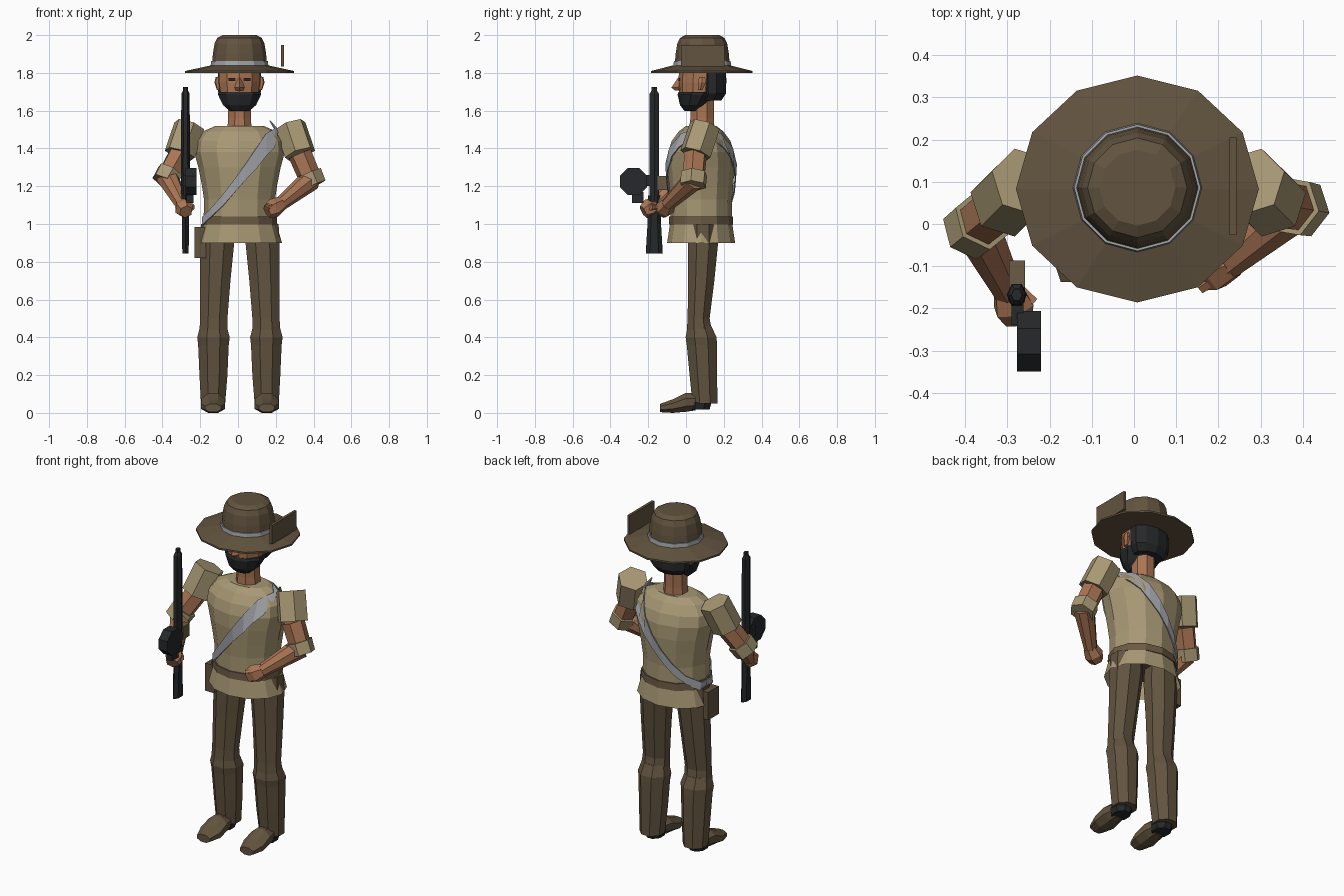
import bpy, bmesh, math
from mathutils import Vector, Matrix

if "Cube" in bpy.data.objects:
    bpy.data.objects.remove(bpy.data.objects["Cube"])

CX, CY = 0.008, 0.08


def material(name, r, g, b):
    m = bpy.data.materials.new(name)
    m.diffuse_color = (r, g, b, 1)
    m.use_nodes = True
    m.node_tree.nodes["Principled BSDF"].inputs["Base Color"].default_value = m.diffuse_color
    return m


BROWN = material("dark olive brown", .122, .088, .050)
BELT = material("belt brown", .150, .105, .060)
TAN = material("khaki tan", .390, .315, .175)
SKIN = material("skin", .400, .178, .088)
BLACK = material("near black", .019, .021, .023)
GREY = material("strap grey", .370, .380, .410)


def finish(name, bm, mat):
    bmesh.ops.recalc_face_normals(bm, faces=bm.faces)
    me = bpy.data.meshes.new(name)
    bm.to_mesh(me)
    bm.free()
    me.materials.append(mat)
    ob = bpy.data.objects.new(name, me)
    bpy.context.collection.objects.link(ob)
    return ob


def loft(name, rings, n, mat, half=False, low=True, high=True, M=None):
    """Stack of elliptical rings (cx, cy, z, rx, ry) with n flat sides."""
    bm = bmesh.new()
    k = 1 / math.cos(math.pi / n) if half else 1
    loops = []
    for cx, cy, z, rx, ry in rings:
        loop = []
        for i in range(n):
            a = 2 * math.pi * (i + .5 * half) / n
            loop.append(bm.verts.new((cx + rx * k * math.cos(a), cy + ry * k * math.sin(a), z)))
        loops.append(loop)
    for a, b in zip(loops, loops[1:]):
        for i in range(n):
            j = (i + 1) % n
            bm.faces.new((a[i], a[j], b[j], b[i]))
    if low:
        bm.faces.new(loops[0])
    if high:
        bm.faces.new(loops[-1])
    if M:
        bm.transform(M)
    return finish(name, bm, mat)


def limb(name, p, q, r0, r1, n, mat):
    """Tapered prism from p to q."""
    p, q = Vector(p), Vector(q)
    d = q - p
    M = Matrix.Translation(p) @ d.to_track_quat('Z', 'Y').to_matrix().to_4x4()
    return loft(name, [(0, 0, 0, r0, r0), (0, 0, d.length, r1, r1)], n, mat, n % 2 == 0, M=M)


def box(name, lo, hi, mat):
    bm = bmesh.new()
    bmesh.ops.create_cube(bm, size=1)
    for v in bm.verts:
        v.co = Vector([lo[i] + (v.co[i] + .5) * (hi[i] - lo[i]) for i in range(3)])
    return finish(name, bm, mat)


# Hat: brim, band, crown and side flap
loft("hat_brim", [(CX, .083, 1.80, .288, .269), (CX, .083, 1.81, .288, .269),
                  (CX, .083, 1.84, .15, .15)], 12, BROWN)
loft("hat_band", [(CX, .086, 1.83, .154, .154), (CX, .086, 1.862, .15, .15)], 12, GREY)
loft("hat_crown", [(CX, .086, 1.84, .146, .146), (CX, .086, 1.90, .141, .141),
                   (CX, .086, 1.955, .132, .132), (CX, .086, 1.985, .118, .118),
                   (CX, .086, 2.0, .09, .09)], 12, BROWN)
box("hat_flap", (.227, -.026, 1.835), (.243, .205, 1.947), BROWN)

# Head, hair and beard
loft("head", [(CX, .05, 1.62, .06, .06), (CX, .068, 1.69, .1, .1),
              (CX, .072, 1.75, .108, .108), (CX, .075, 1.81, .108, .106)], 10, SKIN, True)
loft("hair", [(CX, .125, 1.655, .085, .06), (CX, .14, 1.69, .112, .068),
              (CX, .14, 1.76, .116, .07), (CX, .14, 1.81, .114, .068)], 10, BLACK, True)
loft("beard", [(CX, .035, 1.597, .05, .04), (CX, .04, 1.63, .088, .068),
               (CX, .058, 1.685, .114, .098), (CX, .066, 1.70, .112, .1)], 10, BLACK, True)
loft("neck", [(CX, .085, 1.48, .066, .068), (CX, .085, 1.56, .06, .062),
              (CX, .085, 1.67, .06, .062)], 8, SKIN, True)
loft("nose", [(CX, -.03, 1.775, .010, .012), (CX, -.04, 1.722, .026, .037),
              (CX, -.035, 1.708, .02, .025)], 4, SKIN)
for s, side in ((-1, "right"), (1, "left")):
    loft(side + "_ear", [(CX + s * .112, .075, 1.71, .008, .014), (CX + s * .118, .085, 1.75, .015, .024),
                         (CX + s * .116, .085, 1.778, .01, .018)], 6, SKIN)
    x = CX + s * .04
    box(side + "_eye", (x - .018, -.04, 1.757), (x + .018, -.031, 1.772), BLACK)

# Shirt, belt and pouch
shirt = [(.90, .225, .18), (1.02, .19, .162), (1.13, .188, .163), (1.21, .2, .17), (1.30, .218, .178),
         (1.38, .24, .175), (1.44, .234, .155), (1.49, .195, .118), (1.518, .13, .082)]
loft("shirt", [(CX, CY, z, a, b) for z, a, b in shirt], 12, TAN, low=False)
loft("belt", [(CX, CY, .998, .2, .17), (CX, CY, 1.04, .198, .169)], 12, BELT)
box("belt_pouch", (-.23, .02, .82), (-.17, .12, .985), BROWN)


# Shoulder strap: band wrapped around the shirt from left shoulder to right hip
def on_shirt(x, z, s):
    a, b = shirt[-1][1:]
    for (z0, a0, b0), (z1, a1, b1) in zip(shirt, shirt[1:]):
        if z0 <= z <= z1:
            t = (z - z0) / (z1 - z0)
            a, b = a0 + t * (a1 - a0), b0 + t * (b1 - b0)
    t = (x - CX) / (a + .014)
    return (x, CY + s * (b + .014) * math.sqrt(max(.04, 1 - t * t)), z)


path = [(-.19, 1.015, .02), (-.14, 1.065, .023), (-.08, 1.127, .03), (-.02, 1.2, .035),
        (.04, 1.275, .042), (.10, 1.35, .055), (.15, 1.42, .06), (.195, 1.455, .05)]
front, back = [[(on_shirt(x, z + h, s), on_shirt(x, z - h, s)) for x, z, h in path] for s in (-1, 1)]
pairs = front + [((.17, CY, 1.55), (.215, CY, 1.50))] + back[::-1]
bm = bmesh.new()
rows = [[bm.verts.new(c) for c in pr] for pr in pairs]
for a, b in zip(rows, rows[1:] + rows[:1]):
    bm.faces.new((a[0], a[1], b[1], b[0]))
strap = finish("shoulder_strap", bm, GREY)
strap.modifiers.new("thickness", 'SOLIDIFY').thickness = .006

# Legs, boots and feet
leg = [(.12, .09, 1.0, .085, .075), (.12, .09, .90, .09, .08), (.13, .08, .70, .08, .07),
       (.138, .067, .50, .072, .058), (.14, .07, .44, .074, .066)]
boot = [(.14, .072, .46, .07, .062), (.14, .08, .40, .086, .082), (.14, .084, .36, .081, .08),
        (.14, .092, .20, .074, .073), (.142, .1, .05, .064, .066)]
foot = [(.142, .058, -.05, .05, .045), (.142, .056, 0, .06, .05),
        (.142, .036, .07, .064, .036), (.142, .026, .137, .042, .022)]
for s, side in ((-1, "right"), (1, "left")):
    place = lambda rings: [(.01 + s * r[0],) + r[1:] for r in rings]
    loft(side + "_trouser_leg", place(leg), 8, BROWN, True)
    loft(side + "_boot", place(boot[::-1]), 8, BROWN, True)
    loft(side + "_foot", place(foot), 8, BROWN, True, M=Matrix.Rotation(math.pi / 2, 4, 'X'))
    loft(side + "_heel", place([(.142, .07, .018, .045, .055), (.142, .075, .055, .056, .06)]), 8, BLACK, True)

# Arms: sleeve, upper arm, rolled cuff, forearm, fist
arms = {"right": (-1, (-.375, -.005, 1.25), (-.295, -.165, 1.10), (-.275, -.225, 1.065)),
        "left": (1, (.385, .04, 1.235), (.225, -.095, 1.105), (.155, -.125, 1.065))}
for side, (s, elbow, wrist, knuckle) in arms.items():
    shoulder, mid = Vector((.01 + s * .268, .10, 1.52)), Vector((.01 + s * .318, .05, 1.37))
    elbow, wrist, knuckle = Vector(elbow), Vector(wrist), Vector(knuckle)
    limb(side + "_sleeve", shoulder, mid, .073, .074, 6, TAN)
    limb(side + "_upper_arm", mid, elbow, .055, .052, 6, SKIN)
    down = (elbow - mid).normalized()
    limb(side + "_cuff", elbow - down * .035, elbow + down * .035, .064, .062, 6, TAN)
    limb(side + "_forearm", elbow, wrist, .055, .034, 8, SKIN)
    d = knuckle - wrist
    limb(side + "_hand", wrist - d * .1, wrist + d * .5, .034, .045, 6, SKIN)
    limb(side + "_knuckles", wrist + d * .5, knuckle, .045, .032, 6, SKIN)
limb("right_thumb", (-.285, -.15, 1.09), (-.24, -.19, 1.09), .018, .016, 6, SKIN)
limb("left_thumb", (.2, -.12, 1.10), (.155, -.15, 1.09), .018, .016, 6, SKIN)

# Long gun held upright: stock, body, barrel, muzzle, drum and grip
gx, gy = -.278, -.168
loft("gun_stock", [(gx, gy, .845, .017, .039), (gx, gy, 1.0, .018, .031), (gx, gy, 1.15, .02, .028)], 6, BLACK, True)
loft("gun_barrel", [(gx, gy, 1.12, .022, .028), (gx, gy, 1.3, .024, .03), (gx, gy, 1.69, .022, .028),
                    (gx, gy, 1.705, .014, .017), (gx, gy, 1.725, .013, .016)], 6, BLACK)
limb("gun_drum", (-.277, -.278, 1.225), (-.22, -.278, 1.225), .072, .072, 8, BLACK)
box("gun_trigger_guard", (-.272, -.285, 1.11), (-.235, -.225, 1.17), BLACK)
box("gun_drum_mount", (-.29, -.24, 1.2), (-.262, -.17, 1.26), BLACK)
box("gun_grip", (-.296, -.15, 1.18), (-.258, -.087, 1.255), BELT)
